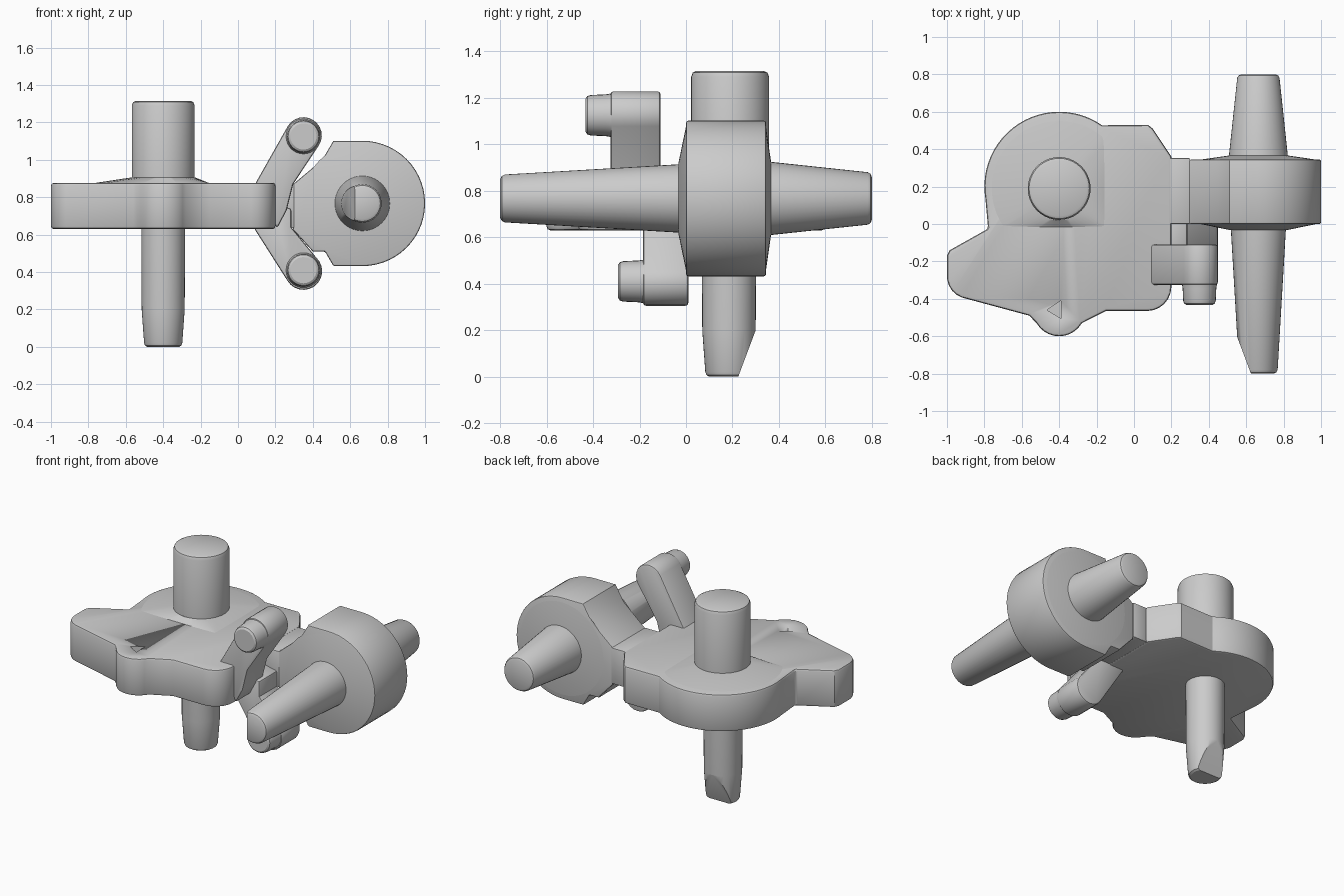
import bpy, bmesh
from math import sin, cos, radians, pi, tau
from mathutils import Vector

if "Cube" in bpy.data.objects:
    bpy.data.objects.remove(bpy.data.objects["Cube"])


def finish(bm, name):
    bmesh.ops.recalc_face_normals(bm, faces=bm.faces)
    me = bpy.data.meshes.new(name)
    bm.to_mesh(me)
    bm.free()
    ob = bpy.data.objects.new(name, me)
    bpy.context.collection.objects.link(ob)
    bpy.ops.object.select_all(action='DESELECT')
    ob.select_set(True)
    bpy.context.view_layer.objects.active = ob
    bpy.ops.object.shade_smooth_by_angle(angle=radians(30))
    return ob


def place(axis, u, v, w):
    return Vector((u, v, w)) if axis == 'z' else Vector((u, w, v))


def arc(cx, cy, r, a0, a1, n):
    return [(cx + r * cos(radians(a0 + (a1 - a0) * i / n)),
             cy + r * sin(radians(a0 + (a1 - a0) * i / n))) for i in range(n + 1)]


def loft(name, axis, rings, cut=None, bevel=0):
    """Skin rings of points (each: offset along axis, outline), optional plane cut."""
    bm = bmesh.new()
    loops = [[bm.verts.new(place(axis, u, v, w)) for u, v in pts] for w, pts in rings]
    n = len(loops[0])
    for a, b in zip(loops, loops[1:]):
        for i in range(n):
            bm.faces.new((a[i], a[(i + 1) % n], b[(i + 1) % n], b[i]))
    bm.faces.new(loops[0])
    bm.faces.new(loops[-1])
    bmesh.ops.recalc_face_normals(bm, faces=bm.faces)
    if cut:
        bmesh.ops.bisect_plane(bm, geom=bm.verts[:] + bm.edges[:] + bm.faces[:],
                               plane_co=cut[0], plane_no=cut[1], clear_outer=True)
        bmesh.ops.holes_fill(bm, edges=[e for e in bm.edges if e.is_boundary], sides=0)
    if bevel:
        caps = [e for e in bm.edges if e.calc_face_angle(0) > radians(60)]
        bmesh.ops.bevel(bm, geom=caps, offset=bevel, segments=2, profile=0.5,
                        affect='EDGES', clamp_overlap=True)
    return finish(bm, name)


def prism(name, axis, pts, a, b, bevel=0.015):
    return loft(name, axis, [(a, pts), (b, pts)], bevel=bevel)


def lathe(name, axis, centre, profile, cut=None, n=40):
    rings = [(w, [(centre[0] + r * cos(tau * i / n), centre[1] + r * sin(tau * i / n))
                  for i in range(n)]) for w, r in profile]
    return loft(name, axis, rings, cut)


# Main plate
outline = (arc(-0.4, 0.2, 0.4, 55, 190, 24)
           + [(-0.78, -0.025), (-0.985, -0.14), (-1, -0.17), (-1, -0.28)]
           + arc(-0.88, -0.28, 0.12, 190, 250, 4)
           + [(-0.56, -0.49)] + arc(-0.4, -0.46, 0.14, 210, 330, 10)
           + [(-0.15, -0.465)] + arc(0.07, -0.335, 0.13, 270, 360, 6)
           + [(0.2, 0.36), (0.1, 0.51), (0.075, 0.53)])
plate = prism("main_plate", 'z', outline, 0.63, 0.877)

# Small triangular notch in the plate
notch = prism("notch_cutter", 'z', [(-0.39, -0.41), (-0.465, -0.46), (-0.39, -0.505)],
              0.82, 0.95, 0)
notch.hide_render = True
notch.hide_viewport = True
mod = plate.modifiers.new("notch", 'BOOLEAN')
mod.operation = 'DIFFERENCE'
mod.object = notch

# Raised collar on the plate, squared off to the front and right
base = []
top = []
for i in range(64):
    c, s = cos(tau * i / 64), sin(tau * i / 64)
    base.append((min(-0.4 + 0.38 * c, -0.15), max(0.19 + 0.38 * s, -0.02)))
    top.append((-0.4 + 0.17 * c, 0.19 + 0.17 * s))
loft("post_collar", 'z', [(0.874, base), (0.906, top)])

# Upright post and tapered lower pin with a slanted flat
lathe("upper_post", 'z', (-0.4, 0.19),
      [(0.9, 0.168), (1.29, 0.168), (1.308, 0.161), (1.315, 0.147)])
lathe("lower_pin", 'z', (-0.4, 0.185),
      [(0, 0.085), (0.007, 0.097), (0.02, 0.102), (0.2, 0.115), (0.635, 0.117)],
      cut=((0, 0.30, 0.2), (0, 0.2, -0.075)))

# Side wheel block
wheel = (arc(0.665, 0.767, 0.335, 90, -90, 28)
         + [(0.51, 0.432), (0.465, 0.51), (0.4, 0.51), (0.295, 0.625),
            (0.295, 0.87), (0.45, 1.0), (0.51, 1.102)])
prism("wheel_block", 'y', wheel, 0.0, 0.345, 0.01)
hub = (0.665, 0.767)
lathe("wheel_front_cone", 'y', hub, [(-0.033, 0.15), (0.003, 0.325)])
lathe("wheel_back_cone", 'y', hub, [(0.342, 0.325), (0.366, 0.158)])

# Axle pins
lathe("front_axle_pin", 'y', hub,
      [(-0.8, 0.083), (-0.793, 0.096), (-0.78, 0.103), (-0.03, 0.147)],
      cut=((0.55, -0.6, 0.767), (-0.2, -0.075, 0)))
lathe("back_axle_pin", 'y', hub,
      [(0.36, 0.158), (0.782, 0.113), (0.794, 0.106), (0.8, 0.092)])

# Bridge between plate and wheel
prism("bridge", 'y', [(0.19, 0.635), (0.3, 0.635), (0.3, 0.872), (0.19, 0.872)],
      0.0, 0.352, 0.006)

# Two angled hooks with round bosses
upper = arc(0.35, 1.13, 0.098, 148, -32, 12) + [(0.295, 0.87), (0.26, 0.73), (0.21, 0.635), (0.13, 0.75), (0.085, 0.86)]
lower = arc(0.35, 0.405, 0.1, -148, 32, 12) + [(0.285, 0.64), (0.285, 0.74), (0.19, 0.76), (0.085, 0.635)]
for name, pts, c, y0, y1 in (("upper", upper, (0.35, 1.125), -0.325, -0.11),
                             ("lower", lower, (0.35, 0.41), -0.185, 0.01)):
    prism(name + "_hook_arm", 'y', pts, y0, y1, 0.012)
    lathe(name + "_hook_boss", 'y', c,
          [(y0 - 0.108, 0.07), (y0 - 0.1, 0.082), (y0 - 0.085, 0.087),
           (y0 - 0.02, 0.09), (y0 + 0.005, 0.094)], n=28)
